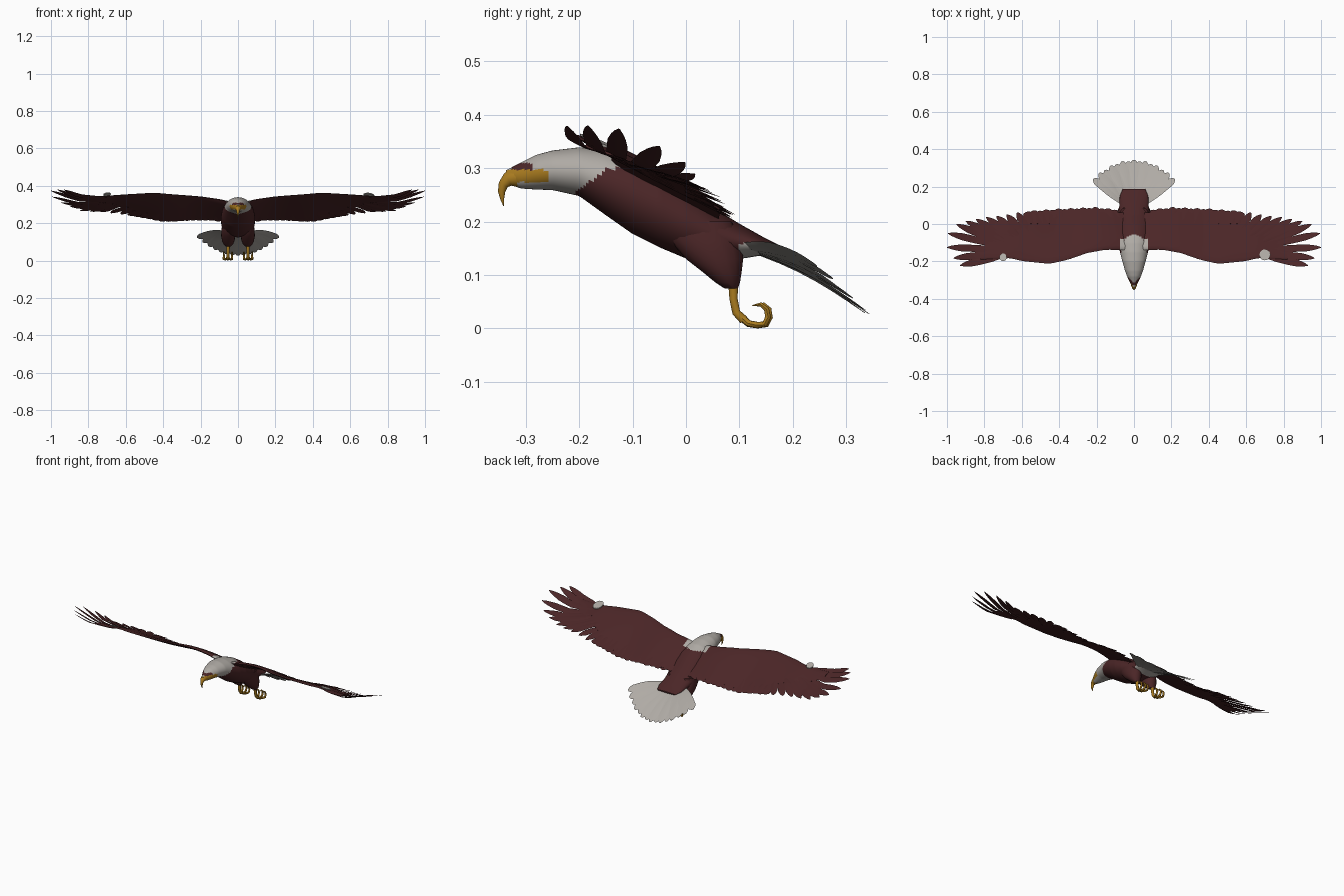
import bpy, math
from mathutils import Vector

if "Cube" in bpy.data.objects:
    bpy.data.objects.remove(bpy.data.objects["Cube"])


def material(name, rgb):
    m = bpy.data.materials.new(name)
    m.diffuse_color = (*rgb, 1)
    m.use_nodes = True
    m.node_tree.nodes["Principled BSDF"].inputs["Base Color"].default_value = m.diffuse_color
    return m


BROWN = material("dark brown", (0.07, 0.019, 0.02))
WHITE = material("off white", (0.43, 0.405, 0.375))
YELLOW = material("ochre yellow", (0.40, 0.20, 0.014))
MATS = [BROWN, WHITE, YELLOW]


def at(table, x):
    """Linear lookup in a table of (x, value) pairs."""
    if x <= table[0][0]:
        return table[0][1]
    for (a, p), (b, q) in zip(table, table[1:]):
        if x <= b:
            return p + (q - p) * (x - a) / (b - a)
    return table[-1][1]


def loft(name, groups, mat=0, rule=None, mirror=False):
    """Skin each group of rings into a closed tube; rule picks colours."""
    verts, faces = [], []
    for rings in groups:
        o, n = len(verts), len(rings[0])
        for r in rings:
            verts += r
        for i in range(len(rings) - 1):
            for j in range(n):
                k = (j + 1) % n
                faces.append((o + i * n + j, o + i * n + k,
                              o + (i + 1) * n + k, o + (i + 1) * n + j))
        faces.append(tuple(o + j for j in reversed(range(n))))
        faces.append(tuple(o + (len(rings) - 1) * n + j for j in range(n)))
    me = bpy.data.meshes.new(name)
    me.from_pydata(verts, [], faces)
    ob = bpy.data.objects.new(name, me)
    bpy.context.collection.objects.link(ob)
    for m in MATS:
        me.materials.append(m)
    bpy.ops.object.select_all(action='DESELECT')
    ob.select_set(True)
    bpy.context.view_layer.objects.active = ob
    bpy.ops.object.mode_set(mode='EDIT')
    bpy.ops.mesh.select_all(action='SELECT')
    bpy.ops.mesh.normals_make_consistent(inside=False)
    bpy.ops.object.mode_set(mode='OBJECT')
    for p in me.polygons:
        p.material_index = rule(p.center, p.normal) if rule else mat
    bpy.ops.object.shade_smooth_by_angle(angle=math.radians(45))
    if mirror:
        ob.modifiers.new("mirror", 'MIRROR')
    return ob


def tube(points, n=10):
    """Rings along a path of (x, y, z, radius) bending in the yz plane."""
    rings = []
    for i, p in enumerate(points):
        a, b = points[max(i - 1, 0)], points[min(i + 1, len(points) - 1)]
        d = (Vector(b[:3]) - Vector(a[:3])).normalized()
        side = Vector((1, 0, 0))
        side = (side - d * side.dot(d)).normalized()
        up = d.cross(side)
        rings.append([Vector(p[:3]) + p[3] * (side * math.cos(t) + up * math.sin(t))
                      for t in (math.tau * j / n for j in range(n))])
    return rings


POINTED = [(0, .5), (.3, .9), (.7, 1), (.9, .6), (1, .08)]
BLUNT = [(0, .6), (.4, 1), (.85, 1), (.95, .75), (1, .25)]


def feather(path, width, shape, up, thick=.0035):
    """Thin blade with a raised quill line, following path(t)."""
    rings = []
    for t in (0, .15, .3, .45, .6, .72, .85, .93, 1):
        p = path(t)
        d = (path(min(t + .02, 1)) - path(min(t + .02, 1) - .04)).normalized()
        side = d.cross(up).normalized() * width * at(shape, t) / 2
        n = side.cross(d).normalized() * thick * (1.1 - t)
        rings.append([p - side, p + n, p + side, p - n])
    return rings


# Body and head: top, bottom and half width along y
STATIONS = [(-.337, .296, .274, .008), (-.31, .31, .262, .023), (-.28, .325, .26, .037),
            (-.25, .333, .259, .048), (-.2, .339, .248, .062), (-.15, .335, .212, .075),
            (-.1, .324, .177, .087), (-.05, .302, .152, .092), (0, .270, .131, .09),
            (.05, .227, .124, .084), (.1, .196, .13, .078), (.15, .168, .138, .076),
            (.188, .149, .141, .06)]
TOP, BOT, HALF = ([(s[0], s[k]) for s in STATIONS] for k in (1, 2, 3))
body_rings = []
for i in range(106):
    y = -.337 + .005 * i
    t, b, h = at(TOP, y), at(BOT, y), at(HALF, y)
    body_rings.append([Vector((h * math.cos(a), y, (t + b) / 2 + (t - b) / 2 * math.sin(a)))
                       for a in (math.tau * j / 40 for j in range(40))])


def body_colour(c, n):
    if c.y < -.255 and .274 < c.z < .297 and n.z < .75:
        return 2                                    # gape
    if -.325 < c.y < -.287 and .297 < c.z < .309:
        return 0                                    # eye patch
    if c.y < -.17 + .04 * n.z + .18 * max(0, n.z - .5):
        return 1                                    # head and nape
    return 1 if c.y > .1 and n.z < -.2 else 0       # under-tail


loft("body", [body_rings], rule=body_colour)

# Hooked beak
loft("beak", [tube([(0, -.295, .281, .021), (0, -.318, .283, .0185), (0, -.333, .279, .014),
                    (0, -.342, .269, .0095), (0, -.345, .256, .007), (0, -.344, .243, .004),
                    (0, -.341, .229, .0008)], 14)], mat=2)

# Thighs: height, back-to-front extent, half width
thigh = []
for z, y0, y1, w in [(.20, -.04, .085, .03), (.165, -.03, .103, .037), (.13, .0, .107, .038),
                     (.105, .032, .104, .033), (.086, .055, .101, .025), (.075, .072, .097, .014)]:
    thigh.append([Vector((.052 + w * math.cos(a), (y0 + y1) / 2 + (y1 - y0) / 2 * math.sin(a), z))
                  for a in (math.tau * j / 16 for j in range(16))])
loft("thighs", [thigh], mirror=True)

# Shanks and curled talons
loft("shanks", [tube([(.052, .088, .09, .010), (.053, .089, .055, .008),
                      (.054, .094, .03, .008), (.054, .108, .016, .009)])], mat=2, mirror=True)
TOE = [(.102, .022, .007), (.118, .009, .0065), (.135, .0062, .006), (.150, .008, .006),
       (.157, .021, .0055), (.155, .036, .005), (.145, .045, .004), (.130, .043, .0008)]
toes = [tube([(.054 + k * .022 * min(1, i / 3), y - abs(k) * .006 * i / 7, z, r)
              for i, (y, z, r) in enumerate(TOE)], 8) for k in (-1, 0, 1)]
loft("talons", toes, mat=2, mirror=True)

# Wing surface: leading edge, trailing edge, height, slope and thickness along x
LEAD = [(.04, -.14), (.15, -.137), (.25, -.155), (.35, -.19), (.45, -.213), (.6, -.198),
        (.66, -.182), (.75, -.188), (.85, -.19), (.93, -.2), (1, -.15)]
TRAIL = [(.04, .06), (.2, .068), (.45, .055), (.52, .03), (.6, -.02), (.75, -.085), (.82, -.13)]
LEAD_Z = [(.04, .312), (.1, .325), (.2, .341), (.45, .363), (.6, .353), (.75, .341),
          (.85, .343), (.93, .373), (1, .38)]
SLOPE = [(.1, .55), (.4, .54), (.6, .42), (.8, .35)]
THICK = [(.04, .018), (.2, .013), (.45, .010), (.82, .005)]
UP = Vector((0, .45, 1)).normalized()


def wing_z(x, y):
    return at(LEAD_Z, x) - at(SLOPE, x) * (y - at(LEAD, x))


CHORD = [(0, 0), (.04, .5), (.12, .85), (.3, 1), (.55, .8), (.8, .45), (1, .1)]
wing_rings = []
for x in [.04, .057, .075] + [.1 + .03 * i for i in range(25)]:
    y0, y1 = at(LEAD, x), at(TRAIL, x)
    ring = []
    for v, h in CHORD + CHORD[-1:0:-1]:
        y = y0 + v * (y1 - y0)
        sign = 1 if len(ring) < len(CHORD) else -.6
        ring.append(Vector((x, y, wing_z(x, y) + sign * h * at(THICK, x))))
    wing_rings.append(ring)
loft("wings", [wing_rings], mirror=True,
     rule=lambda c, n: 1 if c.x < .075 and c.y < -.065 and n.z > 0 else 0)


def wing_feather(bx, by, tx, ty, width, shape, lift):
    def path(t):
        x, y = bx + (tx - bx) * t, by + (ty - by) * t
        return Vector((x, y, wing_z(x, y) + lift))
    return feather(path, width, shape, UP)


# Secondary feathers along the trailing edge
secondaries = []
for i in range(15):
    x = .1 + .033 * i
    tip = at([(.1, .075), (.2, .086), (.4, .077), (.6, .062)], x) + (i % 2) * .004
    secondaries.append(wing_feather(x - .01, .0, x + .012, tip, .046, BLUNT, (i % 2) * .002))
loft("secondary_feathers", secondaries, mirror=True)

# Primary feathers fanning round the wing tip
PRIMARY = [(.70, -.172, .93, -.222), (.72, -.155, .965, -.183), (.72, -.135, 1.0, -.125),
           (.72, -.115, .995, -.05), (.71, -.10, .95, -.002), (.69, -.09, .90, .016),
           (.67, -.08, .845, .026), (.645, -.07, .79, .036), (.62, -.06, .735, .042),
           (.59, -.05, .68, .05), (.56, -.045, .625, .062)]
loft("primary_feathers", [wing_feather(*f, .043, POINTED, (i % 3 - 1) * .002)
                          for i, f in enumerate(PRIMARY)], mirror=True)

# Pale spots on the upper wings
for name, side, cy, r in [("right_spot", 1, -.165, .029), ("left_spot", -1, -.178, .02)]:
    rings = []
    for lift in (.009, .014):
        ring = []
        for j in range(20):
            x = .70 + r * math.cos(math.tau * j / 20)
            y = cy + r * math.sin(math.tau * j / 20)
            ring.append(Vector((side * x, y, wing_z(x, y) + lift)))
        rings.append(ring)
    loft(name, [rings], mat=1)


# Fanned tail
def tail_feather(k):
    t = k / 7
    base = Vector((.055 * t, .11, .152))
    tip = Vector((.215 * t, .343 - .095 * t * t - (k % 2) * .006, .027 + .093 * t * t))
    return feather(lambda s: base.lerp(tip, s) + Vector((0, 0, .012 * math.sin(math.pi * s))),
                   .05, BLUNT, Vector((-.35 * t, .45, 1)).normalized(), .005)


loft("tail_feathers", [tail_feather(k) for k in range(-7, 8)], mat=1)
